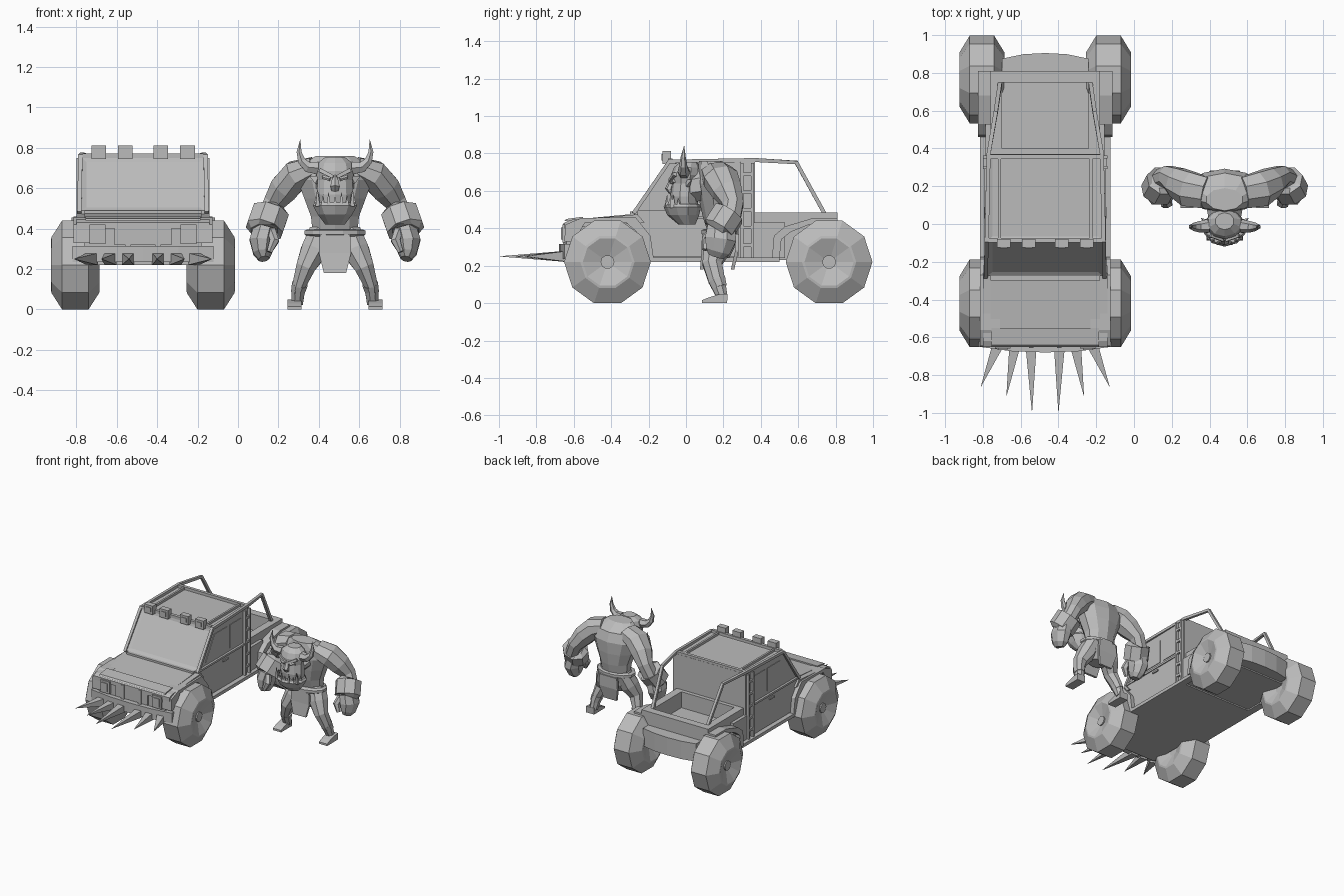
import bpy, bmesh, math
from mathutils import Vector

GREY = bpy.data.materials.new("plain grey")
GREY.diffuse_color = (0.5, 0.5, 0.5, 1)
TX, OX = -0.47, 0.48          # truck and ogre centre lines


def make(name, verts, faces):
    me = bpy.data.meshes.new(name)
    me.from_pydata([tuple(v) for v in verts], [], faces)
    bm = bmesh.new()
    bm.from_mesh(me)
    bmesh.ops.recalc_face_normals(bm, faces=bm.faces)
    bm.to_mesh(me)
    bm.free()
    me.materials.append(GREY)
    ob = bpy.data.objects.new(name, me)
    bpy.context.collection.objects.link(ob)
    return ob


def loft(name, rings):
    n = len(rings[0])
    faces = [(i*n+j, i*n+(j+1) % n, (i+1)*n+(j+1) % n, (i+1)*n+j)
             for i in range(len(rings)-1) for j in range(n)]
    faces += [tuple(range(n)), tuple(range((len(rings)-1)*n, len(rings)*n))]
    return make(name, [v for r in rings for v in r], faces)


def prism(name, yz, x0, x1):
    return loft(name, [[(x, y, z) for y, z in yz] for x in (x0, x1)])


def box(name, x0, x1, y0, y1, z0, z1):
    return prism(name, [(y0, z0), (y1, z0), (y1, z1), (y0, z1)], x0, x1)


def tube(name, pts, n=8, ref=(0, 1, 0)):
    """Swept polygon; each point is x, y, z, side radius, ref radius."""
    P, rings = [Vector(p[:3]) for p in pts], []
    for i, p in enumerate(pts):
        d = (P[min(i+1, len(P)-1)] - P[max(i-1, 0)]).normalized()
        u = d.cross(Vector(ref)).normalized()
        v = u.cross(d)
        rings.append([P[i] + u*p[3]*math.cos(a) + v*p[-1]*math.sin(a)
                      for a in (2*math.pi*(k+.5)/n for k in range(n))])
    return loft(name, rings)


def side(s, c, pts):
    return [(c+s*p[0],) + tuple(p[1:]) for p in pts]


def inset(ob, test, t, depth):
    bm = bmesh.new()
    bm.from_mesh(ob.data)
    bm.normal_update()
    fs = [f for f in bm.faces if test(f)]
    bmesh.ops.inset_individual(bm, faces=fs, thickness=t, depth=depth)
    bm.to_mesh(ob.data)
    bm.free()


# ---------------- truck ----------------
# cab with sunk windscreen and roof panel
cab = prism("cab", [(-.28, .22), (.37, .22), (.37, .755), (-.09, .755), (-.275, .49)], TX-.305, TX+.305)
inset(cab, lambda f: f.normal.z > .9 or (f.normal.y < -.5 and f.normal.z > .2), .035, -.008)
# bonnet, grille block and chassis
prism("bonnet", [(-.64, .29), (-.26, .29), (-.26, .5), (-.3, .475), (-.62, .445), (-.64, .43)], TX-.29, TX+.29)
prism("bonnet_lid", [(-.65, .40), (-.22, .43), (-.26, .475), (-.3, .47), (-.62, .445), (-.65, .43)], TX-.33, TX+.33)
prism("bonnet_lip", [(-.65, .44), (-.55, .44), (-.55, .462), (-.64, .45)], TX-.285, TX+.285)
box("windscreen_sill", TX-.29, TX+.29, -.30, -.26, .45, .49)
box("front_chassis", TX-.24, TX+.24, -.62, -.2, .22, .4)
box("rear_chassis", TX-.24, TX+.24, .36, .81, .23, .36)
box("grille", TX-.14, TX+.14, -.65, -.63, .32, .42)
for k in (-1, 1):
    box("grille_bar", TX+k*.075-.012, TX+k*.075+.012, -.657, -.64, .31, .425)
# front bumper with bowed nose and rear bumper
for nm, sg, y0, y1, y2, w, z0, z1 in (("front_bumper", -1, .61, .66, .68, .35, .235, .315),
                                      ("rear_bumper", 1, .78, .885, .905, .23, .24, .38)):
    outline = [(-w, y0), (-w, y1-.01), (-w*.5, y2-.006), (0, y2), (w*.5, y2-.006), (w, y1-.01), (w, y0)]
    loft(nm, [[(TX+x, sg*y, z) for x, y in outline] for z in (z0, z1)])
# load bed: floor, walls, top rim
box("bed_floor", TX-.29, TX+.29, .36, .81, .34, .36)
box("bed_tailgate", TX-.29, TX+.29, .75, .81, .28, .485)
box("bed_front_wall", TX-.29, TX+.29, .36, .40, .3, .485)
for s in (-1, 1):
    def bx(name, a, b, *r):
        return box(name, TX+s*a, TX+s*b, *r)
    bx("bed_side", .23, .29, .36, .79, .23, .485)
    bx("bed_lower_side", .28, .315, .36, .53, .24, .43)
    # wheels, turned from one profile
    for nm, y in (("front_wheel", -.42), ("rear_wheel", .765)):
        prof = [(.085, .037), (.12, .132), (.118, .145), (.065, .232), (-.065, .232), (-.118, .145), (-.12, .132), (-.085, .037)]
        loft(nm, [[(TX+s*(.335+w), y+r*math.cos(k*math.pi/5), .22+r*math.sin(k*math.pi/5))
                   for k in range(10)] for w, r in prof])
        tube("wheel_hub", [(TX+s*.3, y, .22, .037), (TX+s*.43, y, .22, .037)], 10)
    # wheel arches
    prism("front_arch", [(-.65, .33), (-.645, .42), (-.56, .455), (-.27, .46), (-.19, .36), (-.17, .22), (-.2, .22), (-.24, .36), (-.32, .43), (-.54, .43), (-.6, .33)], TX+s*.24, TX+s*.345)
    prism("rear_arch", [(.46, .24), (.47, .36), (.53, .41), (.68, .455), (.81, .455), (.81, .42), (.66, .42), (.56, .38), (.51, .34), (.5, .24)], TX+s*.24, TX+s*.355)
    # doors, windows, sill
    prism("door", [(-.2, .25), (.28, .25), (.28, .49), (-.26, .49), (-.26, .36)], TX+s*.3, TX+s*.315)
    prism("side_window", [(-.17, .52), (.1, .52), (.1, .7), (-.06, .7)], TX+s*.304, TX+s*.309)
    prism("rear_window", [(.13, .52), (.27, .52), (.27, .7), (.13, .7)], TX+s*.304, TX+s*.309)
    bx("window_sill", .3, .322, -.26, .29, .48, .495)
    bx("door_handle", .31, .325, .03, .09, .45, .462)
    bx("running_board", .29, .345, -.2, .5, .22, .245)
    # ladder on the cab side
    for y in (.3, .355):
        bx("ladder_rail", .31, .33, y-.008, y+.008, .24, .75)
    for k in range(5):
        bx("ladder_rung", .312, .328, .3, .355, .3+k*.095, .318+k*.095)
    # roll cage
    cage = [(.315, -.28, .48), (.31, -.09, .757), (.3, .37, .765), (.262, .59, .752), (.24, .74, .48)]
    tube("roll_bar", side(s, TX, [p+(.015,) for p in cage]), 4, (1, 0, 0))
    bx("roof_rail", .235, .25, -.08, .36, .75, .768)
    # headlights and roof lamps
    bx("headlight", .185, .265, -.66, -.63, .325, .42)
    bx("headlight_glass", .2, .25, -.667, -.655, .34, .405)
    for d in (.088, .22):
        bx("roof_lamp", d-.036, d+.036, -.125, -.08, .745, .812)
        bx("roof_lamp_glass", d-.02, d+.02, -.13, -.12, .762, .796)
    # bumper spikes
    for b, t, y in ((.075, .07, -.995), (.16, .205, -.91), (.25, .34, -.86)):
        tube("bumper_spike", side(s, TX, [(b, -.64, .25, .042), (t, y, .25, .001)]), 4, (0, 0, 1))
for y in (-.085, .355):
    box("roof_crossbar", TX-.3, TX+.3, y-.012, y+.012, .75, .772)

# ---------------- ogre ----------------


def stack(name, rows, n=10):
    """Horizontal ellipses: z, centre y, half width, half depth."""
    return loft(name, [[(OX+rx*math.cos(a), y+ry*math.sin(a), z)
                        for a in (2*math.pi*(k+.5)/n for k in range(n))] for z, y, rx, ry in rows])


stack("torso", [(.37, .19, .115, .07), (.46, .185, .125, .095), (.55, .18, .16, .11),
                (.64, .175, .195, .118), (.71, .165, .175, .105), (.76, .13, .10, .06)])
tube("neck", [(OX, .0, .62, .085, .09), (OX, .17, .65, .12, .10)])
# head and underbite jaw
stack("head", [(.5, -.005, .085, .07), (.57, -.01, .095, .075), (.64, -.005, .09, .072),
               (.685, .0, .102, .08), (.725, .005, .09, .07), (.755, .015, .05, .045)])
stack("jaw", [(.42, .005, .05, .045), (.47, -.015, .09, .085), (.515, -.02, .115, .1), (.53, -.02, .105, .09)])
tube("nose", [(OX, -.07, .665, .012, .015), (OX, -.092, .61, .026, .02), (OX, -.08, .59, .02, .012)], 6)
# teeth round the jaw rim
for k in range(9):
    a = math.pi*(1.08 + .84*k/8)
    x, y, tall = OX+.098*math.cos(a), -.02+.086*math.sin(a), (.05 if k % 2 else .03)
    tube("tooth", [(x, y, .515, .014), (x, y, .53+tall, .001)], 4)
# belt, hips, buckle, loincloth
stack("belt", [(.36, .18, .14, .085), (.37, .18, .155, .1), (.39, .18, .155, .1), (.397, .18, .14, .085)], 12)
stack("hips", [(.24, .17, .08, .06), (.3, .175, .14, .085), (.37, .185, .125, .08)])
for nm, y0, y1 in (("loincloth_front", .085, .075), ("loincloth_back", .265, .24)):
    loft(nm, [[(OX-w, y, z), (OX+w, y, z), (OX+w, y+.018, z), (OX-w, y+.018, z)]
              for w, y, z in ((.075, y0, .37), (.08, y0-.002, .28), (.055, y1, .18))])
for s in (-1, 1):
    def limb(name, pts, n=8, ref=(0, 1, 0)):
        return tube(name, side(s, OX, pts), n, ref)
    # arms, cuffs, fists
    limb("arm", [(.1, .165, .70, .06, .09), (.19, .185, .665, .08, .1), (.25, .22, .6, .078, .085),
                 (.3, .25, .53, .058, .062), (.335, .235, .45, .055, .06)])
    limb("cuff", [(.32, .235, .485, .07, .07), (.32, .23, .48, .098, .09), (.35, .175, .395, .098, .09), (.35, .172, .39, .07, .07)])
    limb("fist", [(.345, .19, .41, .06, .08), (.362, .185, .34, .066, .09),
                  (.358, .17, .28, .05, .07), (.352, .16, .25, .028, .045)])
    limb("thumb", [(.315, .14, .39, .025), (.3, .11, .34, .026), (.325, .1, .285, .015)], 6)
    # legs, boots, feet
    limb("leg", [(.07, .195, .38, .065, .07), (.105, .165, .29, .07, .075), (.145, .14, .21, .052, .056),
                 (.178, .165, .12, .036, .048), (.188, .195, .03, .032, .03)])
    limb("boot_cuff", [(.174, .165, .125, .042, .05), (.184, .18, .085, .036, .042)])
    prism("foot", [(.085, 0), (.22, 0), (.222, .05), (.17, .045), (.12, .03), (.085, .015)], OX+s*.165, OX+s*.235)
    # horns, ears, brows, eyes
    limb("horn", [(.085, -.01, .70, .036), (.135, -.015, .705, .03), (.165, -.015, .735, .022),
                  (.178, -.015, .78, .014), (.172, -.01, .84, .001)], 6)
    limb("ear", [(.085, .01, .64, .03, .015), (.125, .03, .66, .002)], 4)
    limb("brow", [(.008, -.085, .655, .012), (.075, -.06, .69, .014)], 4)
    limb("eye", [(.025, -.076, .645, .011), (.06, -.062, .655, .011)], 6)
    limb("tusk", [(.085, -.075, .51, .016), (.088, -.085, .6, .001)], 4)
